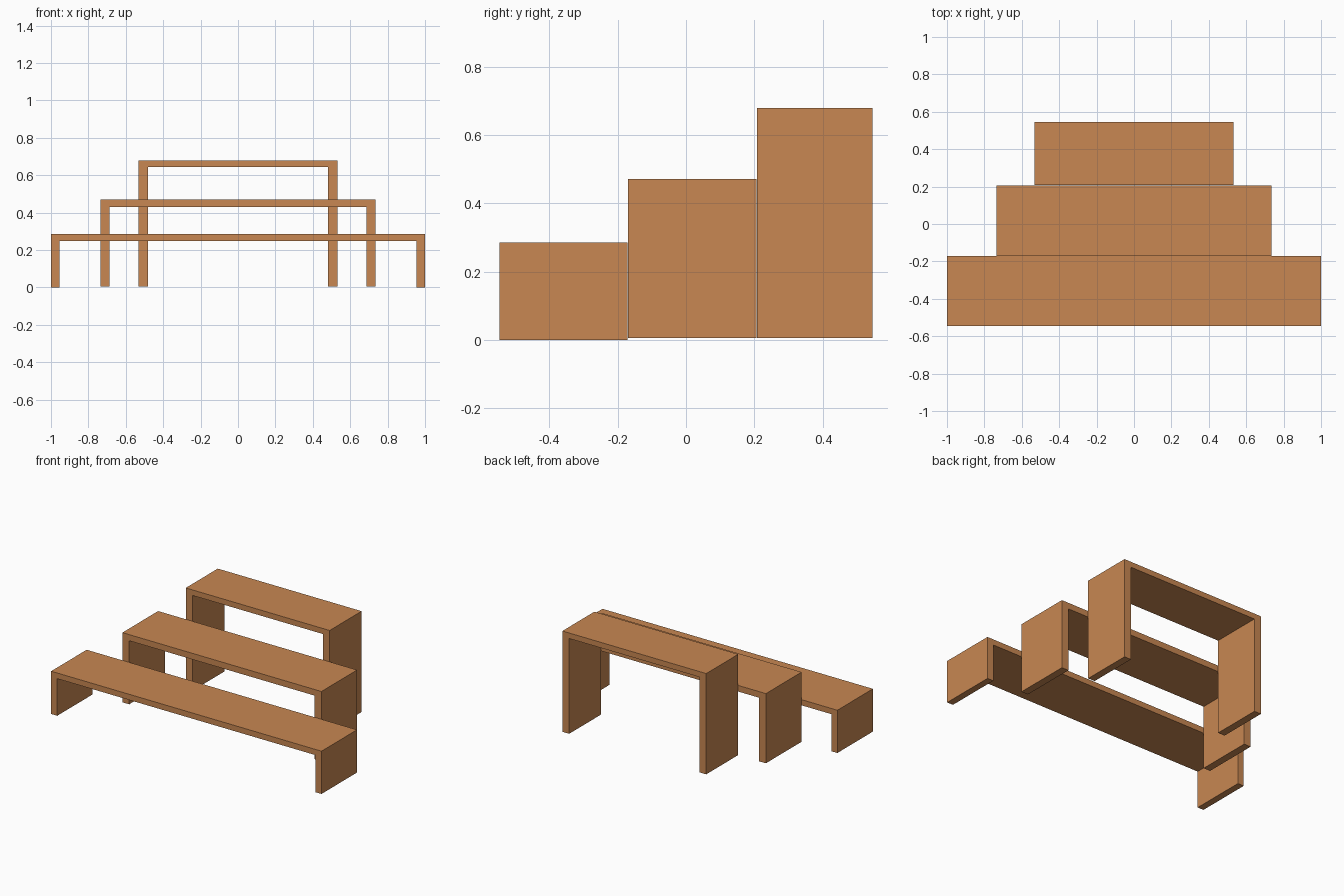
import bpy
import bmesh

if "Cube" in bpy.data.objects:
    bpy.data.objects.remove(bpy.data.objects["Cube"])

# Warm wood colour shared by all benches
wood = bpy.data.materials.new("wood")
wood.diffuse_color = (0.58, 0.245, 0.085, 1.0)
wood.use_nodes = True
wood.node_tree.nodes["Principled BSDF"].inputs["Base Color"].default_value = wood.diffuse_color


def bench(name, half_w, leg, y0, y1, z0, under, top):
    """Upside-down U profile in the XZ plane, extruded along y."""
    inner = half_w - leg
    right = [(half_w, z0), (half_w, top)]
    profile = [(inner, under), (inner, z0)] + right
    profile += [(-x, z) for x, z in reversed(profile)]
    bm = bmesh.new()
    face = bm.faces.new([bm.verts.new((x, y0, z)) for x, z in profile])
    ext = bmesh.ops.extrude_face_region(bm, geom=[face], use_keep_orig=True)
    verts = [g for g in ext["geom"] if isinstance(g, bmesh.types.BMVert)]
    bmesh.ops.translate(bm, verts=verts, vec=(0, y1 - y0, 0))
    bmesh.ops.recalc_face_normals(bm, faces=bm.faces)
    mesh = bpy.data.meshes.new(name)
    bm.to_mesh(mesh)
    bm.free()
    mesh.materials.append(wood)
    obj = bpy.data.objects.new(name, mesh)
    bpy.context.collection.objects.link(obj)


# Three stepped benches, front to back
bench("low_bench", 1.0, 0.045, -0.546, -0.171, 0.0, 0.248, 0.286)
bench("middle_bench", 0.736, 0.05, -0.17, 0.207, 0.005, 0.43, 0.471)
bench("tall_bench", 0.532, 0.05, 0.208, 0.546, 0.006, 0.643, 0.68)
